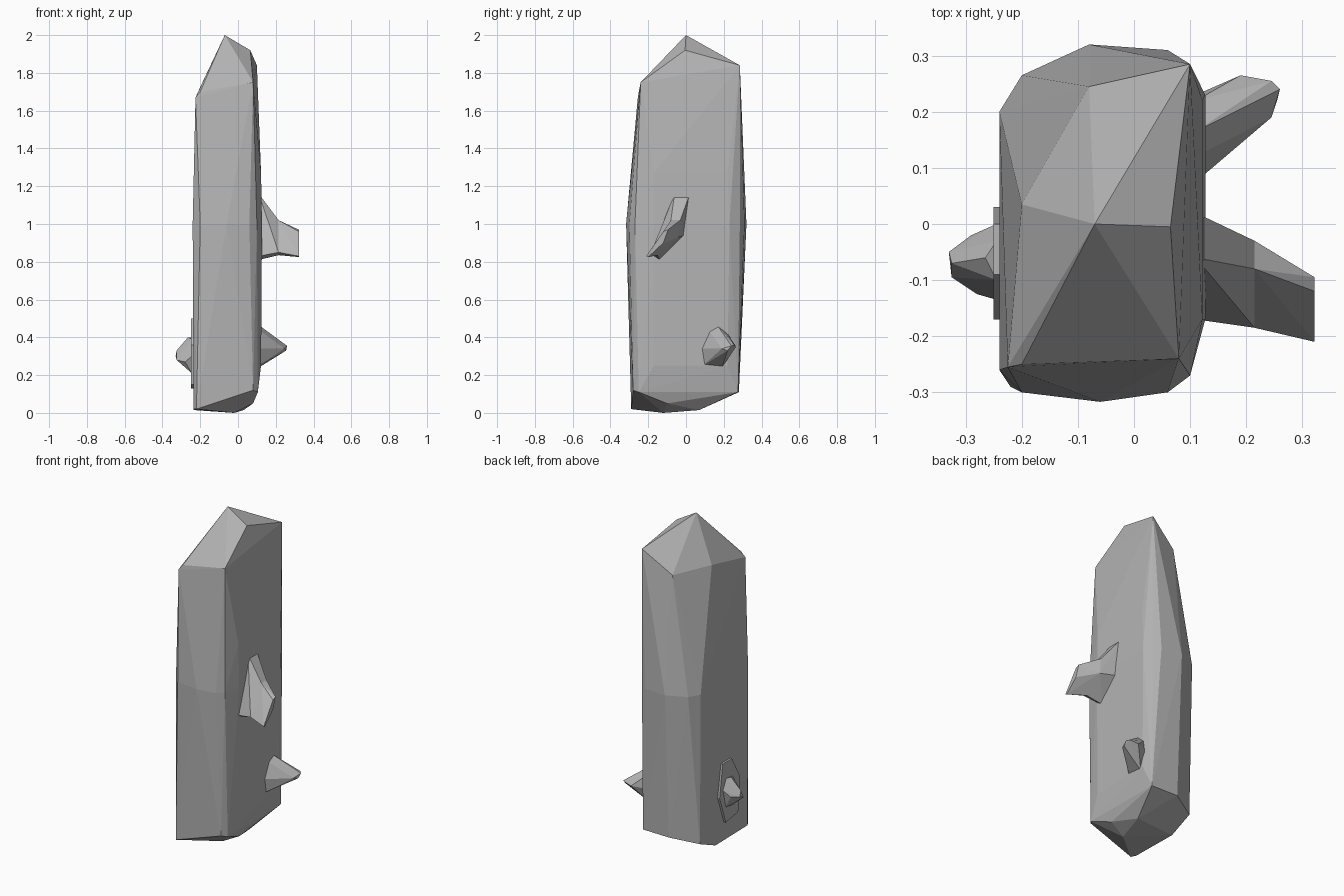
import bpy
import bmesh

default_cube = bpy.data.objects.get("Cube")
if default_cube:
    bpy.data.objects.remove(default_cube, do_unlink=True)

# One plain stone colour
stone = bpy.data.materials.new("grey stone")
stone.use_nodes = True
stone_colour = (.46, .46, .46, 1)
stone.diffuse_color = stone_colour
stone.node_tree.nodes["Principled BSDF"].inputs["Base Color"].default_value = stone_colour


def at_height(z, outline):
    """Place an (x, y) outline at one height."""
    return [(x, y, z) for x, y in outline]


def at_side(x, outline):
    """Place a (y, z) outline at one distance to the side."""
    return [(x, y, z) for y, z in outline]


def chiselled_rock(name, points):
    """Wrap flat facets tightly around the given corner points."""
    bm = bmesh.new()
    for point in points:
        bm.verts.new(point)
    hull = bmesh.ops.convex_hull(bm, input=bm.verts[:])
    leftovers = {item for item in hull["geom_interior"] + hull["geom_unused"]
                 if isinstance(item, bmesh.types.BMVert)}
    bmesh.ops.delete(bm, geom=list(leftovers), context='VERTS')
    bmesh.ops.recalc_face_normals(bm, faces=bm.faces[:])
    mesh = bpy.data.meshes.new(name)
    bm.to_mesh(mesh)
    bm.free()
    mesh.materials.append(stone)
    rock = bpy.data.objects.new(name, mesh)
    bpy.context.collection.objects.link(rock)
    return rock


# Standing stone: slanted peak, widest waist, chamfered foot
peak = [(-.07, 0, 2), (.065, -.005, 1.92), (.1, .285, 1.84), (-.08, .245, 1.71),
        (-.2, .035, 1.725), (-.225, -.255, 1.67), (-.2, -.25, 1.7), (.08, -.24, 1.75)]
waist = at_height(1, [(-.24, -.26), (-.2, -.3), (-.06, -.317), (.06, -.3),
                      (.1, -.27), (.127, -.17), (.127, .23), (.1, .285),
                      (.06, .31), (-.08, .32), (-.2, .265), (-.24, .2)])
flat_side = [(.122, y, z) for y in (-.17, .22) for z in (.25, 1.27)]
foot = [(-.22, -.29, .02), (-.235, -.26, .02), (.08, -.28, .12), (.105, -.25, .11),
        (.1, .275, .11), (-.08, .28, .11), (-.235, .2, .08), (-.235, .05, .015),
        (.03, .07, .015), (-.02, -.12, 0), (.08, -.1, .05)]
chiselled_rock("standing_stone", peak + waist + flat_side + foot)

# Upper left shard: a broad root and a thinner, bent tip
root = at_side(.11, [(.02, 1.16), (-.06, 1.16), (-.17, .83), (-.14, .81), (-.01, .94)])
joint = at_side(.215, [(-.03, 1.02), (-.08, 1.02), (-.185, .85), (-.15, .835), (-.04, .93)])
tip = at_side(.322, [(-.095, .97), (-.12, .96), (-.21, .83), (-.2, .825), (-.12, .9)])
chiselled_rock("upper_shard_root", root + joint)
chiselled_rock("upper_shard_tip", joint + tip)

# Lower left shard: a blunt spike leaning to the back
spike_base = at_side(.11, [(.075, .34), (.12, .44), (.165, .465), (.22, .42),
                           (.23, .34), (.19, .24), (.09, .25)])
spike_tip = [(.19, .265, .35), (.245, .255, .36), (.26, .24, .355),
             (.255, .22, .33), (.245, .19, .34)]
chiselled_rock("lower_shard", spike_base + spike_tip)

# Right side: a thin flake with a small spike growing from it
flake_outline = [(0, .5), (-.09, .5), (-.17, .36), (-.15, .15), (-.03, .13), (.03, .3)]
chiselled_rock("right_flake", at_side(-.23, flake_outline) + at_side(-.25, flake_outline))
small_base = at_side(-.245, [(0, .34), (-.03, .4), (-.1, .39), (-.135, .3), (-.1, .21), (-.03, .22)])
small_tip = [(-.29, -.02, .3), (-.265, -.06, .4), (-.33, -.05, .3),
             (-.325, -.07, .33), (-.325, -.095, .28), (-.28, -.125, .27)]
chiselled_rock("right_shard", small_base + small_tip)
